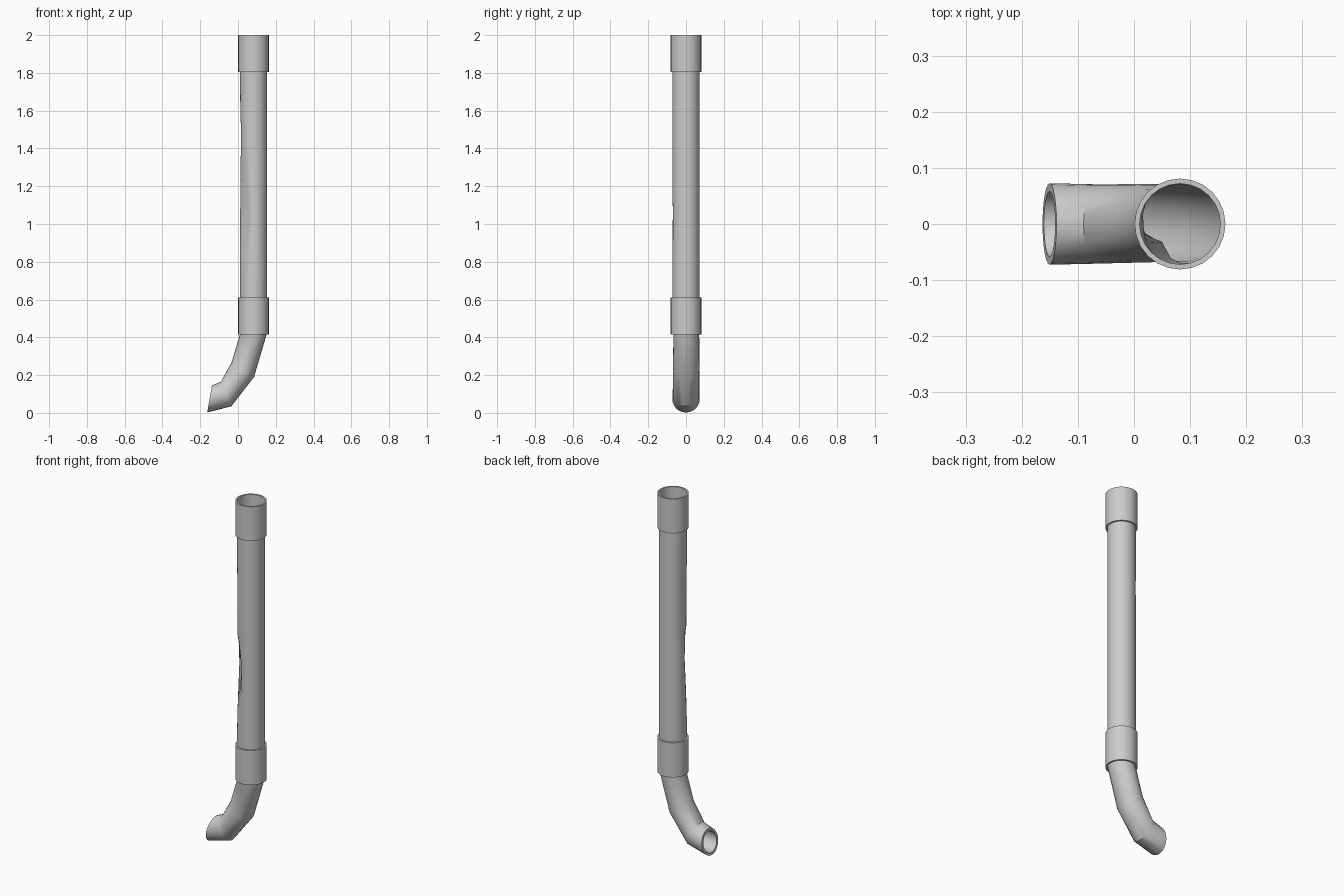
import bpy, bmesh, math
from mathutils import Vector

if "Cube" in bpy.data.objects:
    bpy.data.objects.remove(bpy.data.objects["Cube"])

N = 24      # sides
CX = 0.082  # pipe axis
R = 0.072


def skin(name, rings):
    """Bridge successive rings of points into an open surface."""
    bm = bmesh.new()
    vs = [[bm.verts.new(p) for p in ring] for ring in rings]
    for a, b in zip(vs, vs[1:]):
        for i in range(N):
            j = (i + 1) % N
            bm.faces.new((a[i], b[i], b[j], a[j]))
    me = bpy.data.meshes.new(name)
    bm.to_mesh(me)
    bm.free()
    ob = bpy.data.objects.new(name, me)
    bpy.context.collection.objects.link(ob)
    bpy.ops.object.select_all(action='DESELECT')
    ob.select_set(True)
    bpy.context.view_layer.objects.active = ob
    bpy.ops.object.shade_smooth_by_angle(angle=math.radians(35))
    return ob


def ring(right, left, scale=1.0, shift=(0, 0), dents=()):
    """Circle through two (x, z) rim points; dents are (angle, spread, depth)."""
    a, b = Vector((right[0], 0, right[1])), Vector((left[0], 0, left[1]))
    c = (a + b) / 2 + Vector((shift[0], 0, shift[1]))
    u = (a - b) / 2
    r = u.length
    u.normalize()
    pts = []
    for i in range(N):
        t = 2 * math.pi * i / N
        rr = r * scale
        for ang, spread, depth in dents:
            d = (math.degrees(t) - ang + 180) % 360 - 180
            rr -= depth * math.exp(-(d / spread) ** 2)
        pts.append(c + u * (rr * math.cos(t)) + Vector((0, rr * math.sin(t), 0)))
    return pts


def level(z, r=R, dents=()):
    return ring((CX + r, z), (CX - r, z), dents=dents)


# straight pipe with a crushed spot on its front left side
skin("downpipe", [
    level(2.0), level(1.8), level(1.72),
    level(1.45, dents=[(185, 25, 0.007)]),
    level(1.24, dents=[(200, 25, 0.005)]),
    level(1.06, dents=[(226, 28, 0.027)]),
    level(0.86, dents=[(215, 25, 0.004)]),
    level(0.7), level(0.43)])

# curved outlet with a thick rim
end = ((-0.163, 0.002), (-0.138, 0.145))
# rim points run lower side first
skin("outlet_elbow", [
    level(0.43),
    ring((0.150, 0.41), (0.010, 0.415), dents=[(245, 30, 0.006)]),
    ring((0.085, 0.19), (-0.033, 0.27), dents=[(245, 30, 0.006)]),
    ring((-0.035, 0.035), (-0.090, 0.165)),
    ring(*end),
    ring(*end, scale=0.8),
    ring(*end, scale=0.8, shift=(0.08, 0.012))])

# socket collars
for name, z0, z1 in (("top_collar", 1.805, 2.0), ("lower_collar", 0.415, 0.612)):
    skin(name, [level(z1, R), level(z1, 0.081), level(z0, 0.081), level(z0, R)])
